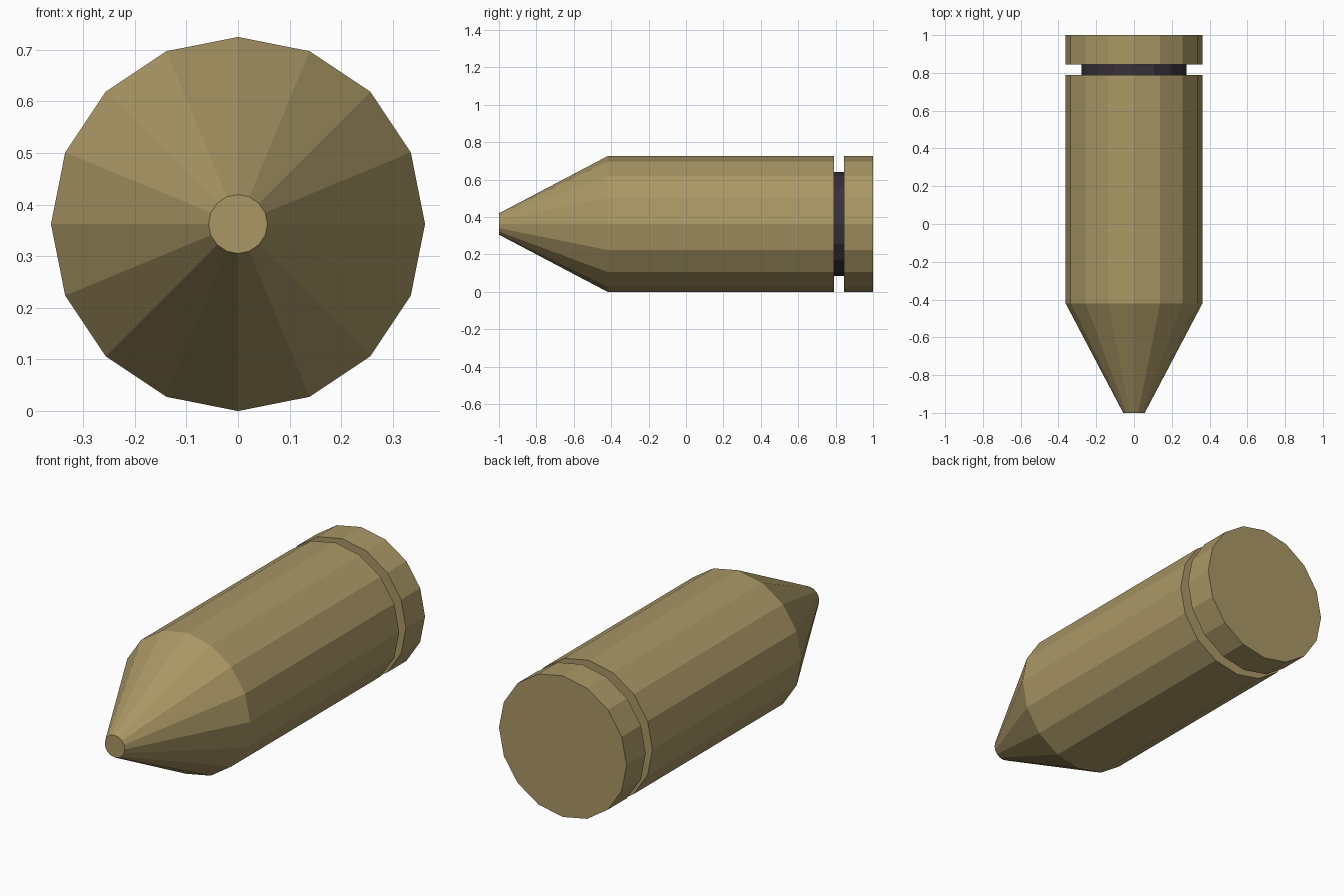
import bpy, bmesh, math

cube = bpy.data.objects.get("Cube")
if cube:
    bpy.data.objects.remove(cube, do_unlink=True)

SIDES = 16
RADIUS = 0.3625      # outer radius, also the height of the axis
TIP_RADIUS = 0.057
CORE_RADIUS = 0.277


def make_material(name, color):
    mat = bpy.data.materials.new(name)
    mat.use_nodes = True
    mat.diffuse_color = color
    mat.node_tree.nodes["Principled BSDF"].inputs["Base Color"].default_value = color
    return mat


def lathe(name, profile, mat):
    """Closed solid turned around the y axis from (y, radius) points, front to back."""
    bm = bmesh.new()
    rings = []
    for y, r in profile:
        angles = [math.tau * i / SIDES for i in range(SIDES)]
        rings.append([bm.verts.new((r * math.sin(a), y, RADIUS + r * math.cos(a)))
                      for a in angles])
    for a, b in zip(rings, rings[1:]):
        for i in range(SIDES):
            j = (i + 1) % SIDES
            bm.faces.new((a[i], a[j], b[j], b[i]))
    bm.faces.new(rings[0])
    bm.faces.new(rings[-1])
    bmesh.ops.recalc_face_normals(bm, faces=bm.faces)
    mesh = bpy.data.meshes.new(name)
    bm.to_mesh(mesh)
    bm.free()
    mesh.materials.append(mat)
    obj = bpy.data.objects.new(name, mesh)
    bpy.context.collection.objects.link(obj)
    return obj


brass = make_material("brass", (0.40, 0.31, 0.13, 1))
dark = make_material("dark_metal", (0.04, 0.03, 0.042, 1))

# Tapered nose and straight body
lathe("body", [(-1, TIP_RADIUS), (-0.42, RADIUS), (0.79, RADIUS)], brass)
# Recessed dark ring between body and base
lathe("groove_core", [(0.79, CORE_RADIUS), (0.845, CORE_RADIUS)], dark)
# Rim at the back
lathe("base_rim", [(0.845, RADIUS), (1, RADIUS)], brass)
